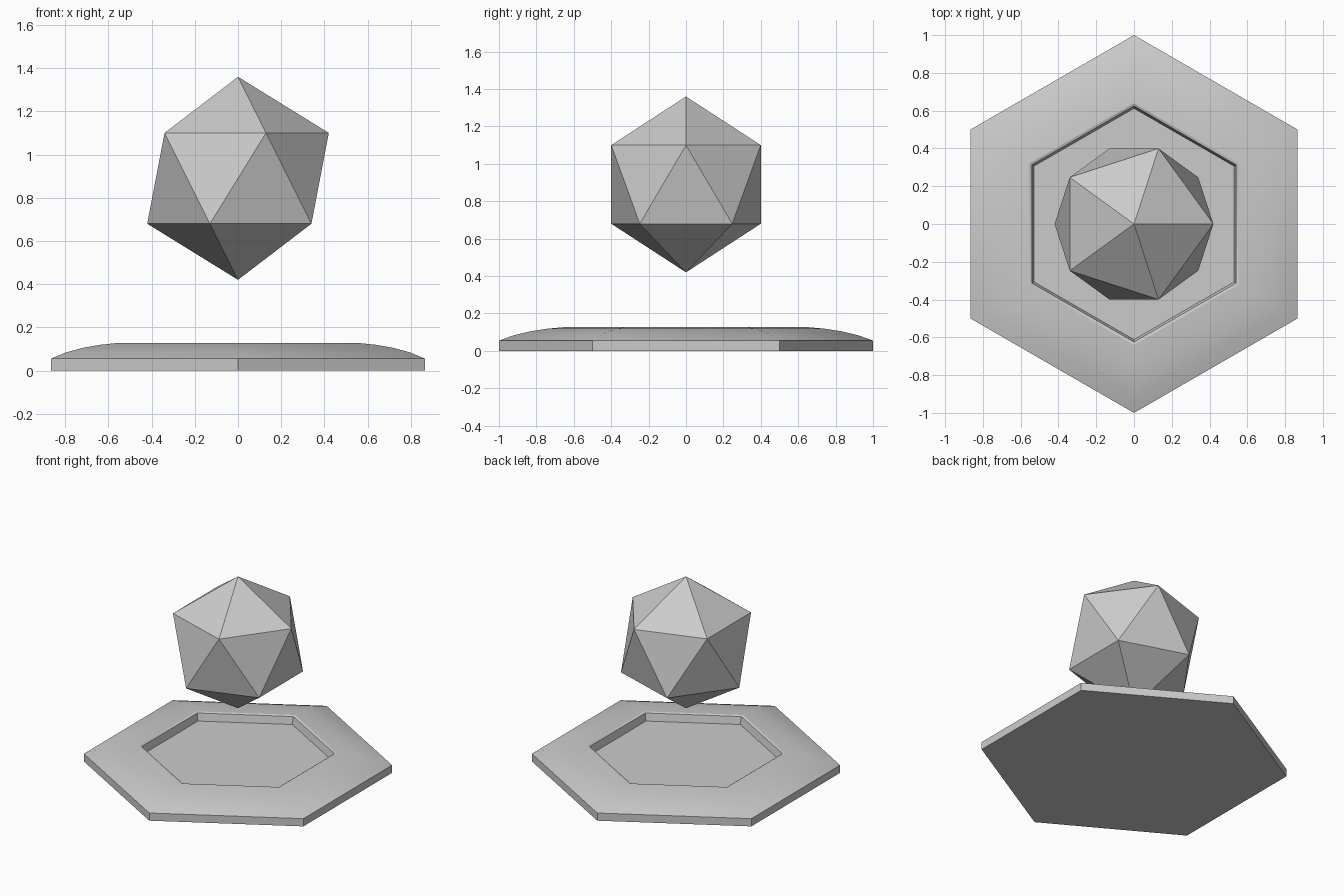
import bpy, bmesh, math

if "Cube" in bpy.data.objects:
    bpy.data.objects.remove(bpy.data.objects["Cube"])


def hex_ring(bm, radius, z):
    """Six vertices with corners pointing along +y and -y."""
    return [bm.verts.new((radius * math.sin(i * math.pi / 3),
                          radius * math.cos(i * math.pi / 3), z)) for i in range(6)]


# Hexagonal base: straight rim, domed shoulder, sunken floor (corner radius, height)
profile = [(1.0, 0.0), (1.0, 0.055), (0.92, 0.084), (0.83, 0.105),
           (0.74, 0.119), (0.64, 0.128), (0.625, 0.122), (0.612, 0.07)]
bm = bmesh.new()
rings = [hex_ring(bm, r, z) for r, z in profile]
for low, high in zip(rings, rings[1:]):
    for i in range(6):
        j = (i + 1) % 6
        bm.faces.new((low[i], low[j], high[j], high[i]))
bm.faces.new(rings[0])
bm.faces.new(rings[-1])
bmesh.ops.recalc_face_normals(bm, faces=bm.faces)
mesh = bpy.data.meshes.new("hex_base")
bm.to_mesh(mesh)
bm.free()
base = bpy.data.objects.new("hex_base", mesh)
bpy.context.collection.objects.link(base)
bpy.context.view_layer.objects.active = base
base.select_set(True)
bpy.ops.object.shade_smooth_by_angle(angle=math.radians(30))
base.select_set(False)

# Floating faceted gem: a plain icosahedron
bpy.ops.mesh.primitive_ico_sphere_add(subdivisions=1, radius=0.47, location=(0, 0, 0.89))
bpy.context.object.name = "floating_gem"
